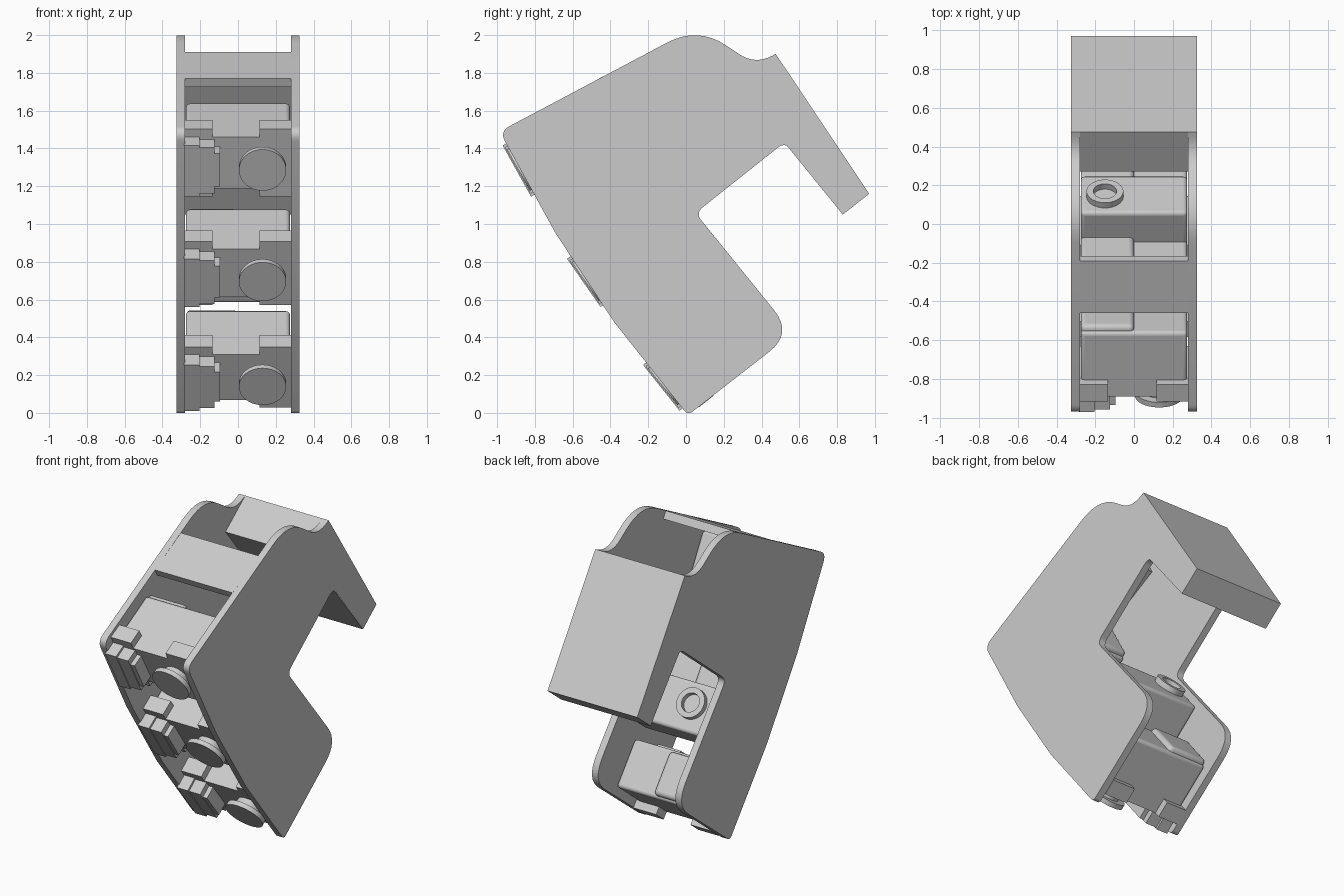
import bpy, bmesh, math
from mathutils import Vector

if "Cube" in bpy.data.objects:
    bpy.data.objects.remove(bpy.data.objects["Cube"])

grey = bpy.data.materials.new("light_grey")
grey.use_nodes = True
grey.diffuse_color = (0.6, 0.6, 0.6, 1)
grey.node_tree.nodes["Principled BSDF"].inputs["Base Color"].default_value = (0.6, 0.6, 0.6, 1)


def finish(name, bm, bevel=0.0):
    bmesh.ops.recalc_face_normals(bm, faces=bm.faces)
    mesh = bpy.data.meshes.new(name)
    bm.to_mesh(mesh)
    bm.free()
    obj = bpy.data.objects.new(name, mesh)
    bpy.context.scene.collection.objects.link(obj)
    mesh.materials.append(grey)
    if bevel:
        mod = obj.modifiers.new("rounding", "BEVEL")
        mod.width = bevel
        mod.segments = 4
    bpy.ops.object.select_all(action="DESELECT")
    obj.select_set(True)
    bpy.context.view_layer.objects.active = obj
    bpy.ops.object.shade_smooth_by_angle(angle=math.radians(30))
    return obj


def prism(name, outline, x0, x1, bevel=0.0):
    """Extrude a (y, z) outline along x."""
    bm = bmesh.new()
    face = bm.faces.new([bm.verts.new((x0, y, z)) for y, z in outline])
    made = bmesh.ops.extrude_face_region(bm, geom=[face])["geom"]
    moved = [v for v in made if isinstance(v, bmesh.types.BMVert)]
    bmesh.ops.translate(bm, verts=moved, vec=(x1 - x0, 0, 0))
    return finish(name, bm, bevel)


def rounded(corners, steps=8):
    """Round each (y, z, cut) corner with a smooth curve."""
    out = []
    for i, (y, z, cut) in enumerate(corners):
        p = Vector((y, z))
        if not cut:
            out.append(p)
            continue
        a = p + (Vector(corners[i - 1][:2]) - p).normalized() * cut
        b = p + (Vector(corners[(i + 1) % len(corners)][:2]) - p).normalized() * cut
        for k in range(steps + 1):
            t = k / steps
            out.append(a * (1 - t) ** 2 + p * 2 * t * (1 - t) + b * t * t)
    return out


class Frame:
    """Local axes: u up along the slanted face, w into the housing."""

    def __init__(self, y, z, uy, uz):
        self.o = Vector((y, z))
        self.u = Vector((uy, uz)).normalized()
        self.w = Vector((self.u.y, -self.u.x))

    def at(self, u, w):
        return self.o + self.u * u + self.w * w

    def box(self, name, xs, us, ws, bevel=0.0):
        pts = [self.at(us[0], ws[0]), self.at(us[1], ws[0]),
               self.at(us[1], ws[1]), self.at(us[0], ws[1])]
        return prism(name, pts, xs[0], xs[1], bevel)

    def lathe(self, name, x, u, profile, closed=False, sides=48):
        """Turn an (r, w) profile around the w axis."""
        bm = bmesh.new()
        rings = []
        for r, w in profile:
            ring = []
            for k in range(sides):
                a = math.tau * k / sides
                p = self.at(u + r * math.sin(a), w)
                ring.append(bm.verts.new((x + r * math.cos(a), p.x, p.y)))
            rings.append(ring)
        pairs = list(zip(rings, rings[1:]))
        if closed:
            pairs.append((rings[-1], rings[0]))
        else:
            bm.faces.new(rings[0])
            bm.faces.new(rings[-1])
        for a, b in pairs:
            for k in range(sides):
                n = (k + 1) % sides
                bm.faces.new((a[k], a[n], b[n], b[k]))
        return finish(name, bm)


# Side plates
side = rounded([
    (-0.987, 1.49, 0.06), (0.062, 2.046, 0.183), (0.364, 1.844, 0.1),
    (0.475, 1.9, 0), (0.97, 1.16, 0), (0.83, 1.05, 0),
    (0.525, 1.435, 0.05), (0.05, 1.058, 0.05), (0.566, 0.421, 0.16),
    (0.01, -0.012, 0.03), (-0.38, 0.48, 0), (-0.69, 0.95, 0)])
prism("right_side_plate", side, -0.325, -0.28)
prism("left_side_plate", side, 0.28, 0.325)

# Rear grip block and top cross strip
prism("rear_block", [(0.475, 1.9), (0.97, 1.16), (0.83, 1.05), (0.27, 1.74)], -0.324, 0.324)
prism("top_strip", [(-0.46, 1.77), (-0.19, 1.91), (-0.165, 1.865), (-0.435, 1.725)], -0.285, 0.285)

# Three identical switch modules on the slanted front
frames = {"upper": Frame(-0.878, 1.29, -0.486, 0.874),
          "middle": Frame(-0.525, 0.70, -0.57, 0.82),
          "lower": Frame(-0.115, 0.145, -0.62, 0.78)}
H = 0.155
for label, f in frames.items():
    f.box(label + "_module_body", (-0.275, 0.275), (-H, H), (0.07, 0.45), 0.02)
    f.box(label + "_module_face", (-0.28, 0.28), (-H, H), (0.07, 0.17))
    f.box(label + "_module_back_pad", (-0.275, 0), (-H * 0.9, H * 0.9), (0.4, 0.48), 0.025)
    # Corner tabs above and below the face
    for side_name, xs in (("right", (-0.285, -0.135)), ("left", (0.115, 0.28))):
        f.box(f"{label}_{side_name}_tabs", xs, (-H - 0.05, H + 0.05), (0.07, 0.17))
    # Stepped connector
    for n, (x0, x1, half) in enumerate([(-0.285, -0.205, H), (-0.205, -0.125, 0.14),
                                        (-0.125, -0.095, 0.1)]):
        f.box(f"{label}_connector_step_{n}", (x0, x1), (-half, half), (-0.02 + n * 0.005, 0.08))
    # Round knob on a stem
    f.lathe(label + "_knob", 0.13, 0,
            [(0.125, -0.01), (0.125, 0.02), (0.08, 0.02), (0.08, 0.08)])

# Rear socket box with a raised ring
rear = Frame(0.155, 0.868, -0.63, 0.78)
rear.box("socket_box", (-0.275, 0.275), (-H, H), (-0.27, 0), 0.02)
rear.lathe("socket_ring", -0.15, 0.02,
           [(0.095, -0.01), (0.095, 0.035), (0.06, 0.035), (0.06, -0.01)], closed=True)
